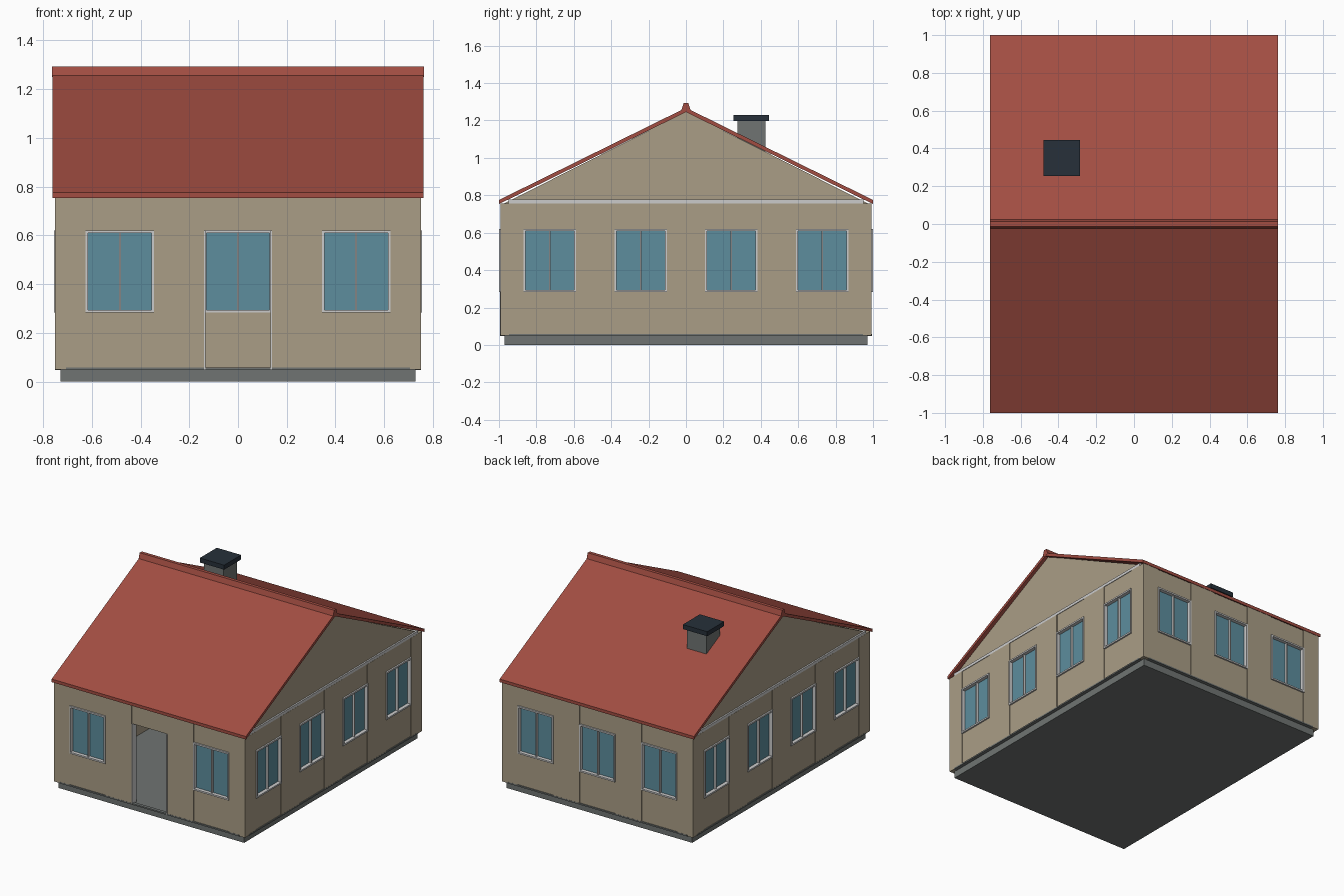
import bpy, bmesh, math
from mathutils import Matrix, Vector

if "Cube" in bpy.data.objects:
    bpy.data.objects.remove(bpy.data.objects["Cube"])


def mat(name, r, g, b):
    m = bpy.data.materials.new(name)
    m.diffuse_color = (r, g, b, 1)
    m.use_nodes = True
    m.node_tree.nodes["Principled BSDF"].inputs["Base Color"].default_value = m.diffuse_color
    return m


WALL = mat("wall_beige", 0.40, 0.34, 0.24)
ROOF = mat("roof_red", 0.36, 0.075, 0.055)
GLASS = mat("glass_blue", 0.11, 0.27, 0.34)
TRIM = mat("trim_light", 0.62, 0.63, 0.62)
STONE = mat("stone_grey", 0.16, 0.175, 0.17)
DARK = mat("cap_dark", 0.02, 0.03, 0.042)


def finish(name, bm, material, angle=0):
    bmesh.ops.recalc_face_normals(bm, faces=bm.faces)
    bm.transform(Matrix.Rotation(math.radians(angle), 4, 'Z'))
    me = bpy.data.meshes.new(name)
    bm.to_mesh(me)
    bm.free()
    me.materials.append(material)
    ob = bpy.data.objects.new(name, me)
    bpy.context.collection.objects.link(ob)
    return ob


def boxes(name, items, material, angle=0):
    """One object from (x0, x1, y0, y1, z0, z1) boxes."""
    bm = bmesh.new()
    for x0, x1, y0, y1, z0, z1 in items:
        m = Matrix.Translation(((x0 + x1) / 2, (y0 + y1) / 2, (z0 + z1) / 2))
        bmesh.ops.create_cube(bm, size=1, matrix=m @ Matrix.Diagonal(
            (abs(x1 - x0), abs(y1 - y0), abs(z1 - z0), 1)))
    return finish(name, bm, material, angle)


def prism(name, profile, x0, x1, material):
    """Extrude a (y, z) profile along x."""
    bm = bmesh.new()
    f = bm.faces.new([bm.verts.new((x0, y, z)) for y, z in profile])
    r = bmesh.ops.extrude_face_region(bm, geom=[f])
    vs = [v for v in r["geom"] if isinstance(v, bmesh.types.BMVert)]
    bmesh.ops.translate(bm, verts=vs, vec=Vector((x1 - x0, 0, 0)))
    return finish(name, bm, material)


PITCH, HW = 0.485, 0.14          # bay spacing, half opening width
Z0, Z1 = 0.05, 0.757             # wall bottom and top
S0, S1 = 0.283, 0.62             # window opening bottom and top
T = 0.045                        # wall thickness


def wall_side(side, bays, dist, half, angle, door=None):
    """A wall facing -y at y = -dist, turned by angle about z."""
    out, inn, mid = -dist, -dist + T, -dist + T / 2
    wall, frame, glass = [], [], []
    for i in range(bays):
        c = (i - (bays - 1) / 2) * PITCH
        lo, hi = max(c - PITCH / 2, -half), min(c + PITCH / 2, half)
        # piers beside the opening, slightly recessed panels above and below
        wall += [(lo, c - HW, out, inn, Z0, Z1), (c + HW, hi, out, inn, Z0, Z1),
                 (c - HW, c + HW, out + 0.005, inn, S1, Z1)]
        if i == door:
            for s in (-1, 1):
                frame.append((c + s * HW, c + s * (HW - 0.006),
                              out - 0.003, inn + 0.003, Z0, S1))
            continue
        wall.append((c - HW, c + HW, out + 0.005, inn, Z0, S0))
        f0, f1 = out - 0.006, inn + 0.006
        for s in (-1, 1):
            frame.append((c + s * HW, c + s * (HW - 0.01), f0, f1, S0, S1))
        frame += [(c - HW, c + HW, f0, f1, S0, S0 + 0.011),
                  (c - HW, c + HW, f0, f1, S1 - 0.011, S1),
                  (c - 0.004, c + 0.004, out + 0.003, inn - 0.003, S0, S1)]
        glass.append((c - HW, c + HW, mid - 0.003, mid + 0.003, S0, S1))
    boxes(side + "_wall", wall, WALL, angle)
    boxes(side + "_window_frames", frame, TRIM, angle)
    boxes(side + "_window_glass", glass, GLASS, angle)
    # low plinth strip under the panels
    strips = [(-half, half, out - 0.001, mid, Z0 - 0.002, Z0 + 0.008)]
    boxes(side + "_wall_base", strips, STONE, angle)


# walls
wall_side("front", 3, 0.9925, 0.705, 0, door=1)
wall_side("right", 4, 0.75, 0.9475, 90)
wall_side("back", 3, 0.9925, 0.705, 180)
wall_side("left", 4, 0.75, 0.9475, 270)
boxes("corner_posts", [(sx * 0.705, sx * 0.75, sy * 0.9475, sy * 0.9925, Z0, Z1)
                       for sx in (-1, 1) for sy in (-1, 1)], WALL)

# foundation slab, also the floor
boxes("foundation", [(-0.7275, 0.7275, -0.97, 0.97, 0, 0.052)], STONE)

# gables and the ledge under each
for s, side in ((-1, "left"), (1, "right")):
    prism(side + "_gable", [(-0.97, Z1), (0.97, Z1), (0, 1.247)],
          s * 0.71, s * 0.738, WALL)
    boxes(side + "_gable_ledge",
          [(s * 0.705, s * 0.749, -0.95, 0.95, Z1, 0.777)], TRIM)

# roof slabs and ridge cap
prism("roof", [(-1, 0.775), (0, 1.268), (1, 0.775), (1, 0.753),
               (0, 1.245), (-1, 0.753)], -0.762, 0.762, ROOF)
prism("ridge_cap", [(-0.026, 1.25), (-0.012, 1.293), (0.012, 1.293),
                    (0.026, 1.25)], -0.763, 0.763, ROOF)

# chimney
boxes("chimney_shaft", [(-0.458, -0.307, 0.275, 0.425, 1.0, 1.2)], STONE)
boxes("chimney_cap", [(-0.478, -0.287, 0.255, 0.445, 1.198, 1.23)], DARK)
